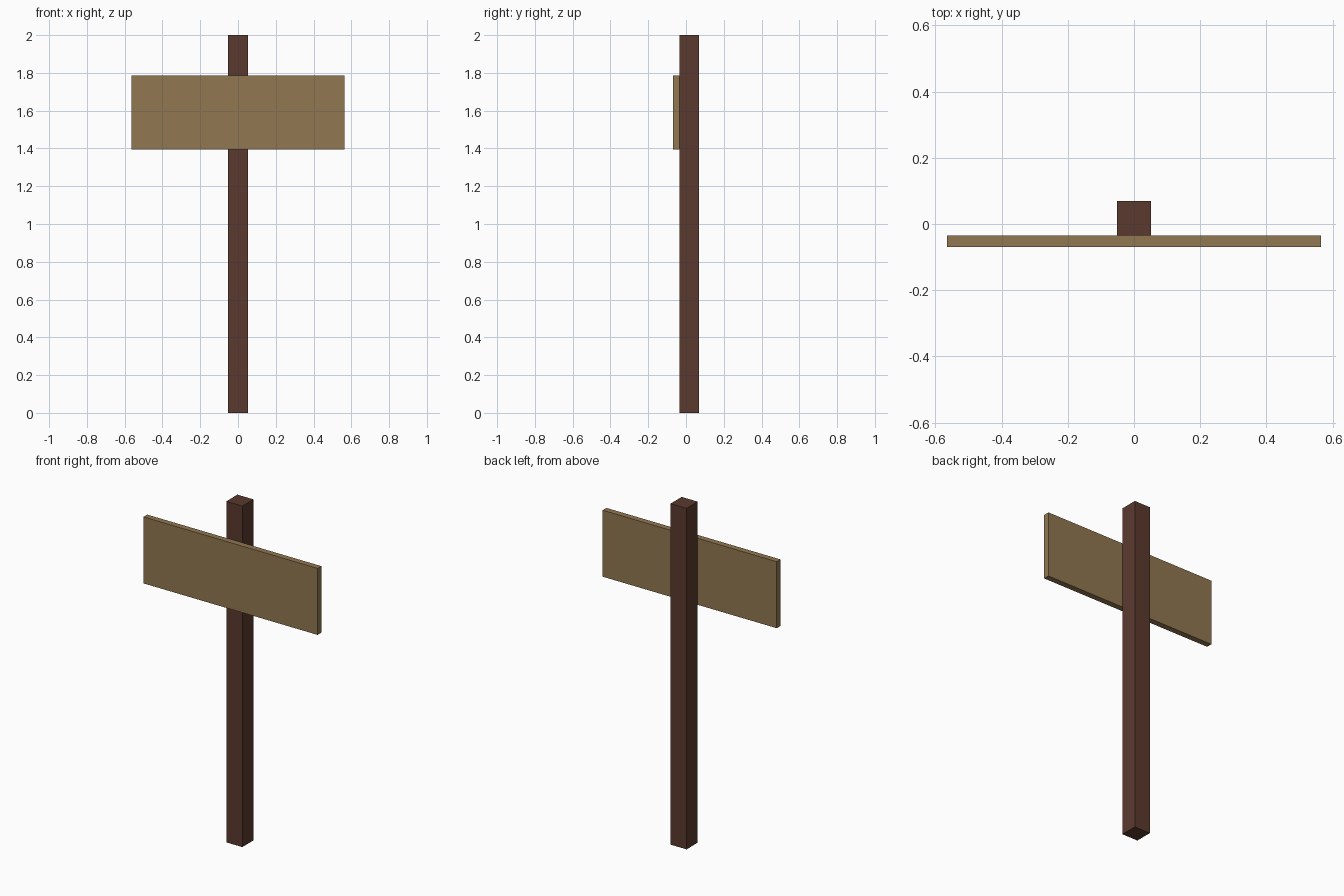
import bpy

if "Cube" in bpy.data.objects:
    bpy.data.objects.remove(bpy.data.objects["Cube"])


def material(name, colour):
    mat = bpy.data.materials.new(name)
    mat.diffuse_color = (*colour, 1.0)
    mat.use_nodes = True
    mat.node_tree.nodes["Principled BSDF"].inputs["Base Color"].default_value = mat.diffuse_color
    return mat


def box(name, low, high, mat):
    """Axis-aligned box between two corners."""
    centre = [(a + b) / 2 for a, b in zip(low, high)]
    bpy.ops.mesh.primitive_cube_add(size=1, location=centre)
    obj = bpy.context.object
    obj.name = name
    obj.scale = [b - a for a, b in zip(low, high)]
    bpy.ops.object.transform_apply(location=False, rotation=False, scale=True)
    obj.data.materials.append(mat)
    return obj


dark_wood = material("dark brown wood", (0.102, 0.042, 0.027))
light_wood = material("light brown wood", (0.283, 0.184, 0.082))

# Square upright post
box("post", (-0.052, -0.034, 0.0), (0.052, 0.069, 2.0), dark_wood)

# Sign board fixed to the front of the post
box("sign_board", (-0.565, -0.069, 1.395), (0.565, -0.034, 1.785), light_wood)
